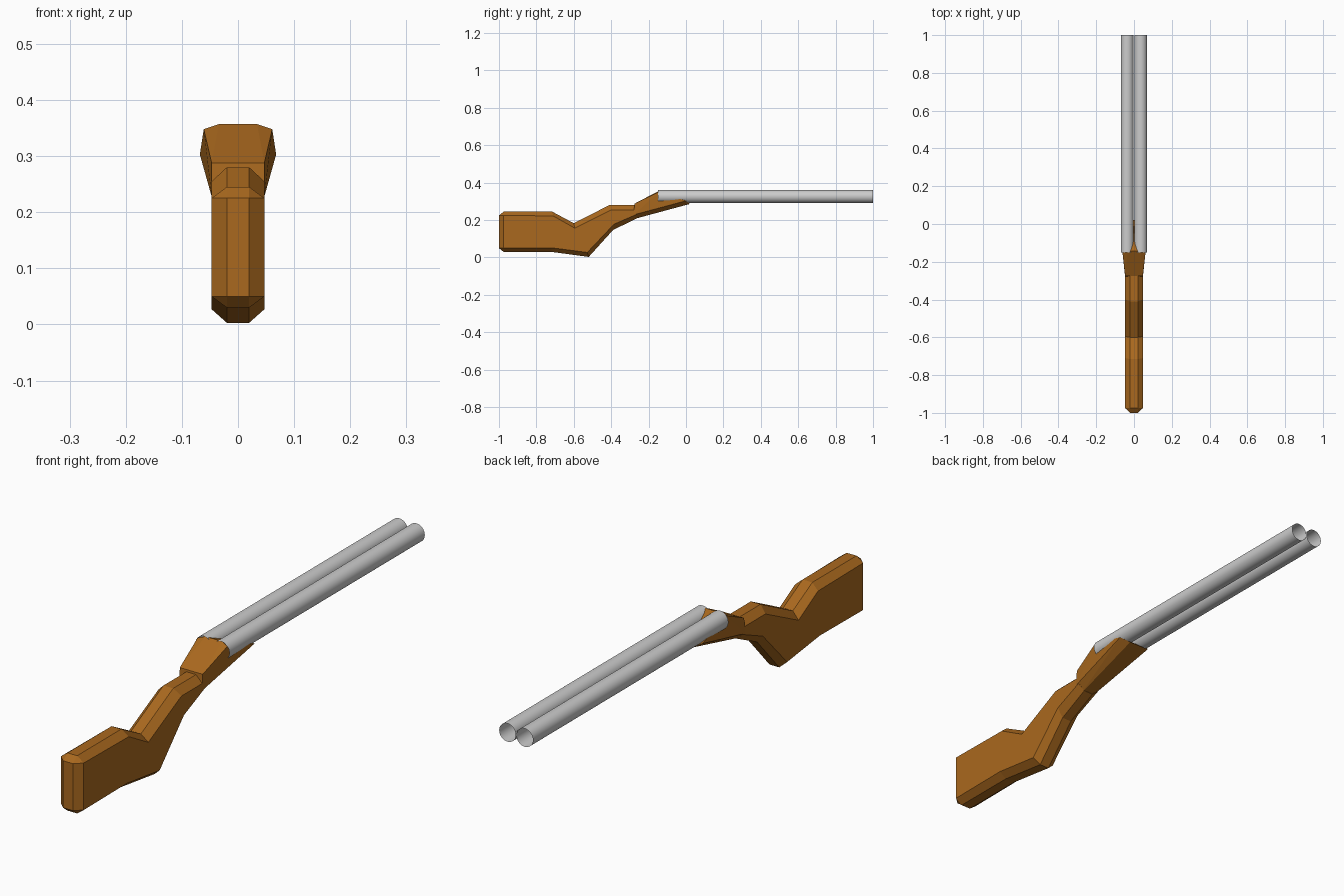
import bpy, bmesh, math

if "Cube" in bpy.data.objects:
    bpy.data.objects.remove(bpy.data.objects["Cube"])

wood = bpy.data.materials.new("wood")
wood.diffuse_color = (0.40, 0.14, 0.013, 1)
wood.use_nodes = True
wood.node_tree.nodes["Principled BSDF"].inputs["Base Color"].default_value = wood.diffuse_color


def finish(name, bm, mat=None):
    bmesh.ops.remove_doubles(bm, verts=bm.verts, dist=1e-4)
    bmesh.ops.recalc_face_normals(bm, faces=bm.faces)
    me = bpy.data.meshes.new(name)
    bm.to_mesh(me)
    bm.free()
    if mat:
        me.materials.append(mat)
    ob = bpy.data.objects.new(name, me)
    bpy.context.collection.objects.link(ob)
    return ob


# Stock: side profile (y, z) of the narrow rim and of the inset cheek faces
rim = [(-1, .05), (-1, .225), (-.975, .245), (-.715, .245), (-.6, .183),
       (-.41, .28), (-.265, .28), (-.265, .208), (-.39, .147),
       (-.52, .003), (-.72, .03), (-.975, .03)]
cheek = [(-.975, .05), (-.975, .225), (-.975, .225), (-.71, .222), (-.595, .157),
         (-.4, .255), (-.265, .255), (-.265, .23), (-.385, .178),
         (-.528, .027), (-.72, .052), (-.975, .05)]
bm = bmesh.new()
rings = [[bm.verts.new((x, y, z)) for y, z in pts]
         for x, pts in ((-.047, cheek), (-.02, rim), (.02, rim), (.047, cheek))]
n = len(rim)
for a, b in zip(rings, rings[1:]):
    for i in range(n):
        j = (i + 1) % n
        bm.faces.new((a[i], a[j], b[j], b[i]))
bm.faces.new(rings[0])
bm.faces.new(rings[-1])
finish("stock", bm, wood)

# Breech block: flared wedge that carries the barrels
half = [(.047, -.275, .288), (.047, -.28, .228), (.02, -.28, .205),
        (.061, -.15, .348), (.034, -.143, .357),
        (.068, .0, .303), (.035, .02, .286)]
bm = bmesh.new()
for x, y, z in half:
    for s in (-1, 1):
        bm.verts.new((s * x, y, z))
bmesh.ops.convex_hull(bm, input=bm.verts)
bmesh.ops.dissolve_limit(bm, angle_limit=math.radians(2), verts=bm.verts, edges=bm.edges)
finish("breech_block", bm, wood)

# Two open barrels
for side, x in (("left", -.0355), ("right", .0355)):
    bpy.ops.mesh.primitive_cylinder_add(vertices=32, radius=.034, depth=1.15,
                                        end_fill_type='NOTHING',
                                        location=(x, .425, .326),
                                        rotation=(math.pi / 2, 0, 0))
    bpy.context.object.name = side + "_barrel"
    bpy.ops.object.shade_smooth_by_angle(angle=math.radians(30))
